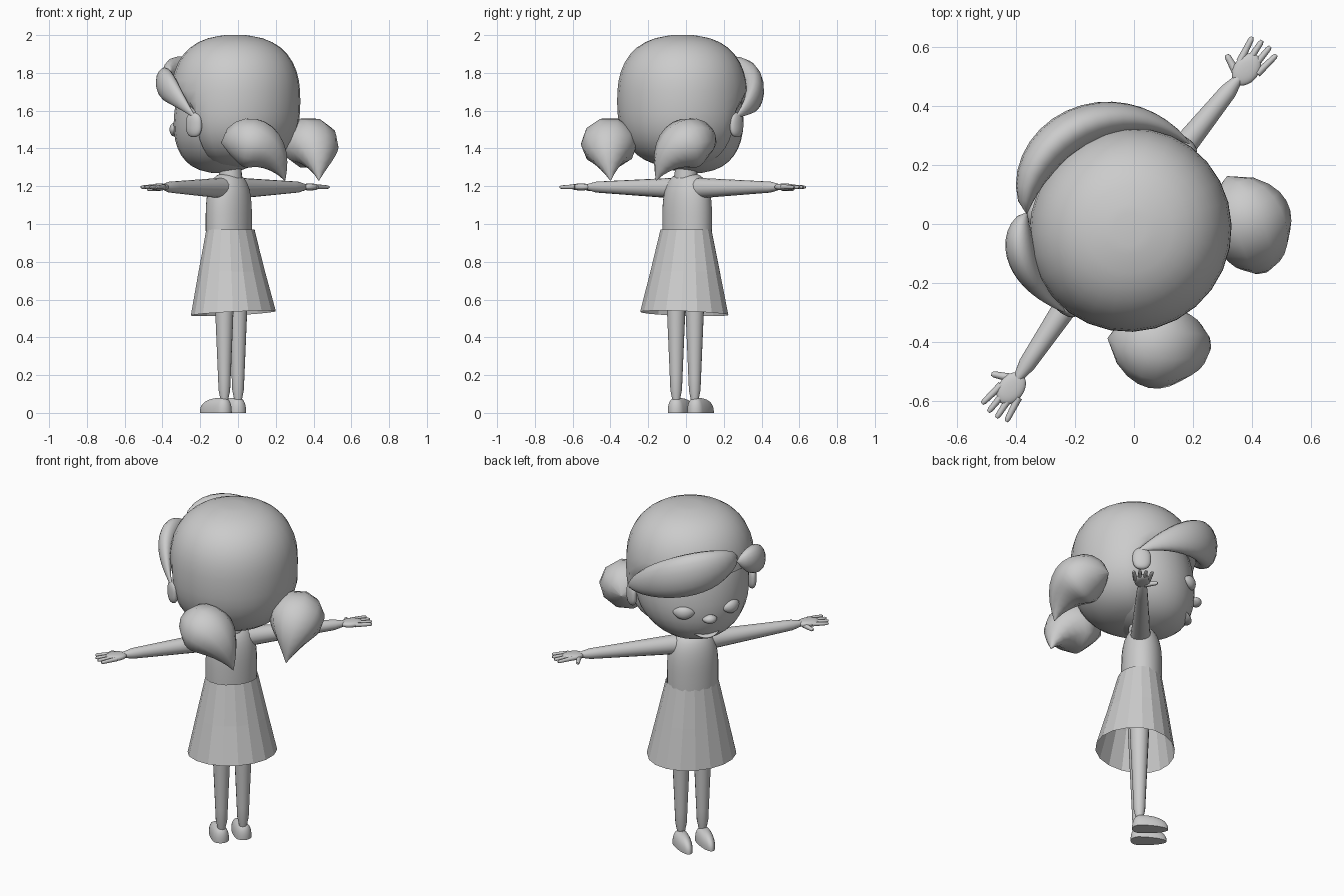
import bpy, bmesh, math
from mathutils import Matrix, Vector

default_cube = bpy.data.objects.get("Cube")
if default_cube:
    bpy.data.objects.remove(default_cube, do_unlink=True)

# One plain grey for the whole figure
COLOUR = (0.6, 0.6, 0.6, 1)
grey = bpy.data.materials.new("plain_grey")
grey.use_nodes = True
grey.diffuse_color = COLOUR
grey.node_tree.nodes["Principled BSDF"].inputs["Base Color"].default_value = COLOUR

# Parts are built facing -y, then turned to the final heading
HEADING = Matrix.Translation((-0.04, 0, 0)) @ Matrix.Rotation(math.radians(233.6), 4, "Z")
HEAD_Y = 0.03


def mix(a, b, t):
    return a + (b - a) * t


def steps(count):
    return [i / count for i in range(count + 1)]


def loft(name, rings, caps=True, smooth=True):
    """Skin a row of rings into one object."""
    bm = bmesh.new()
    loops = [[bm.verts.new(HEADING @ Vector(point)) for point in ring] for ring in rings]
    for low, high in zip(loops, loops[1:]):
        for i in range(len(low)):
            bm.faces.new((low[i - 1], low[i], high[i], high[i - 1]))
    if caps:
        bm.faces.new(loops[0])
        bm.faces.new(loops[-1])
    bmesh.ops.recalc_face_normals(bm, faces=bm.faces)
    mesh = bpy.data.meshes.new(name)
    bm.to_mesh(mesh)
    bm.free()
    mesh.materials.append(grey)
    part = bpy.data.objects.new(name, mesh)
    bpy.context.collection.objects.link(part)
    if smooth:
        bpy.ops.object.select_all(action="DESELECT")
        part.select_set(True)
        bpy.context.view_layer.objects.active = part
        bpy.ops.object.shade_smooth_by_angle(angle=math.radians(50))


def level_ring(centre, width, front, back, sides):
    """Horizontal oval with different depths in front and behind."""
    ring = []
    for i in range(sides):
        c, s = math.cos(math.tau * i / sides), math.sin(math.tau * i / sides)
        ring.append(centre + Vector((c * width, s * (back if s > 0 else front), 0)))
    return ring


def blob(name, base, height, width, front, back, power=2.0, start=0.0, lean=0.0, opening=None):
    """Rounded body standing on its base; start=0.5 gives a flat-bottomed dome."""
    rings = []
    for step in steps(20):
        t = (1 - math.cos(math.pi * mix(start, 1, step))) / 2
        rise = (t - start) / (1 - start)
        size = max(0.01, 1 - abs(2 * t - 1) ** power) ** (1 / power)
        centre = Vector(base) + Vector((0, -lean * (1 - rise) ** 3, height * rise))
        reach = front * (opening(centre.z) if opening else 1)
        rings.append(level_ring(centre, width * size, reach * size, back * size, 28))
    loft(name, rings)


def tube(name, points, radii, sides):
    """Tube along points; each radius is a (sideways, upright) pair."""
    rings = []
    for i, (point, (wide, tall)) in enumerate(zip(points, radii)):
        along = points[min(i + 1, len(points) - 1)] - points[max(i - 1, 0)]
        turn = along.to_track_quat("Z", "Y")
        rings.append([point + turn @ Vector((wide * math.cos(math.tau * k / sides),
                                             tall * math.sin(math.tau * k / sides), 0))
                      for k in range(sides)])
    loft(name, rings)


def limb(name, start, end, thick, thin, sides=16):
    """Straight tapered tube with a softened tip."""
    points, radii = [], []
    for t in steps(10):
        points.append(Vector(start).lerp(Vector(end), t))
        radii.append((mix(thick, thin, t) * (0.6 if t == 1 else 1),) * 2)
    tube(name, points, radii, sides)


def lobe(name, first, last, radius, low, high, thick, tall, skew=1.0, sag=0.0):
    """Lens-shaped sweep around the head between two angles from the front."""
    points, radii = [], []
    for t in steps(18):
        angle = math.radians(mix(first, last, t))
        swell = max(0.001, math.sin(math.pi * t ** skew)) ** 0.7
        reach = radius + thick * swell / 2
        z = mix(low, high, math.sin(t * math.pi / 2)) - sag * math.sin(math.pi * t)
        points.append(Vector((reach * math.sin(angle), HEAD_Y - reach * math.cos(angle), z)))
        radii.append((thick * swell, tall * swell))
    tube(name, points, radii, 16)


def hairline(z):
    """Share of the front covered by hair: open below the fringe."""
    t = min(1, max(0, (z - 1.58) / 0.12))
    return mix(0.15, 1, t * t * (3 - 2 * t))


# Head and hair
blob("head", (0, HEAD_Y, 1.27), 0.63, 0.315, 0.31, 0.3, power=2.2, lean=0.1)
blob("hair_cap", (0, HEAD_Y, 1.3), 0.7, 0.348, 0.335, 0.345, power=2.5, opening=hairline)
lobe("large_fringe", -92, 28, 0.35, 1.56, 1.8, 0.07, 0.12, skew=1.4)
lobe("small_fringe", 94, 27, 0.35, 1.54, 1.77, 0.05, 0.08, skew=1.8)

# Nose and smile
lobe("nose", -7, 7, 0.32, 1.46, 1.46, 0.03, 0.025)
lobe("mouth", -15, 15, 0.28, 1.36, 1.36, 0.02, 0.01, sag=0.02)

# Torso, neck and open panelled skirt
blob("torso", (0, -0.01, 0.75), 0.52, 0.142, 0.112, 0.11, power=3)
limb("neck", (0, 0, 1.2), (0, 0, 1.36), 0.065, 0.055)
skirt = [level_ring(Vector((0, 0, mix(0.97, 0.525, t))), mix(0.145, 0.245, t),
                    mix(0.12, 0.19, t), mix(0.12, 0.24, t), 18) for t in steps(2)]
for point in skirt[-1]:
    point.z += 0.07 * point.y
loft("skirt", skirt, caps=False, smooth=False)

# Paired parts
for side, word in ((1, "left"), (-1, "right")):
    # Pigtail: a bent drop that ends in a point
    root, bend, tip = (Vector((side * x, y, z)) for x, y, z in
                       ((0.34, 0.19, 1.43), (0.22, 0.42, 1.48), (0.15, 0.47, 1.23)))
    path = [root.lerp(bend, t).lerp(bend.lerp(tip, t), t) for t in steps(12)]
    swell = [max(0.002, 0.15 * math.sin(math.pi * t ** 0.7)) for t in steps(12)]
    tube(word + "_pigtail", path, [(r, r * 0.92) for r in swell], 10)

    # Eye and ear
    lobe(word + "_eye", side * 14, side * 36, 0.315, 1.5, 1.5, 0.025, 0.037)
    blob(word + "_ear", (side * 0.34, 0.01, 1.46), 0.13, 0.025, 0.05, 0.05, power=2.5)

    # Arm and hand
    limb(word + "_arm", (side * 0.07, 0, 1.19), (side * 0.63, 0.025, 1.196), 0.055, 0.026)
    blob(word + "_palm", (side * 0.67, 0.028, 1.178), 0.036, 0.06, 0.043, 0.043, power=2.5)
    limb(word + "_thumb", (side * 0.64, 0.01, 1.19), (side * 0.67, -0.055, 1.185), 0.015, 0.01, 8)
    for finger in range(4):
        offset = finger - 1.5
        reach = 0.785 - 0.01 * abs(offset)
        limb(f"{word}_finger_{finger + 1}", (side * 0.68, 0.03 + offset * 0.024, 1.197),
             (side * reach, 0.03 + offset * 0.034, 1.195), 0.013, 0.009, 8)

    # Leg and flat-soled shoe
    limb(word + "_leg", (side * 0.061, 0.005, 0.75), (side * 0.061, 0.005, 0.05), 0.058, 0.028)
    blob(word + "_shoe", (side * 0.064, 0, 0), 0.08, 0.045, 0.15, 0.045, power=2.5, start=0.5)
